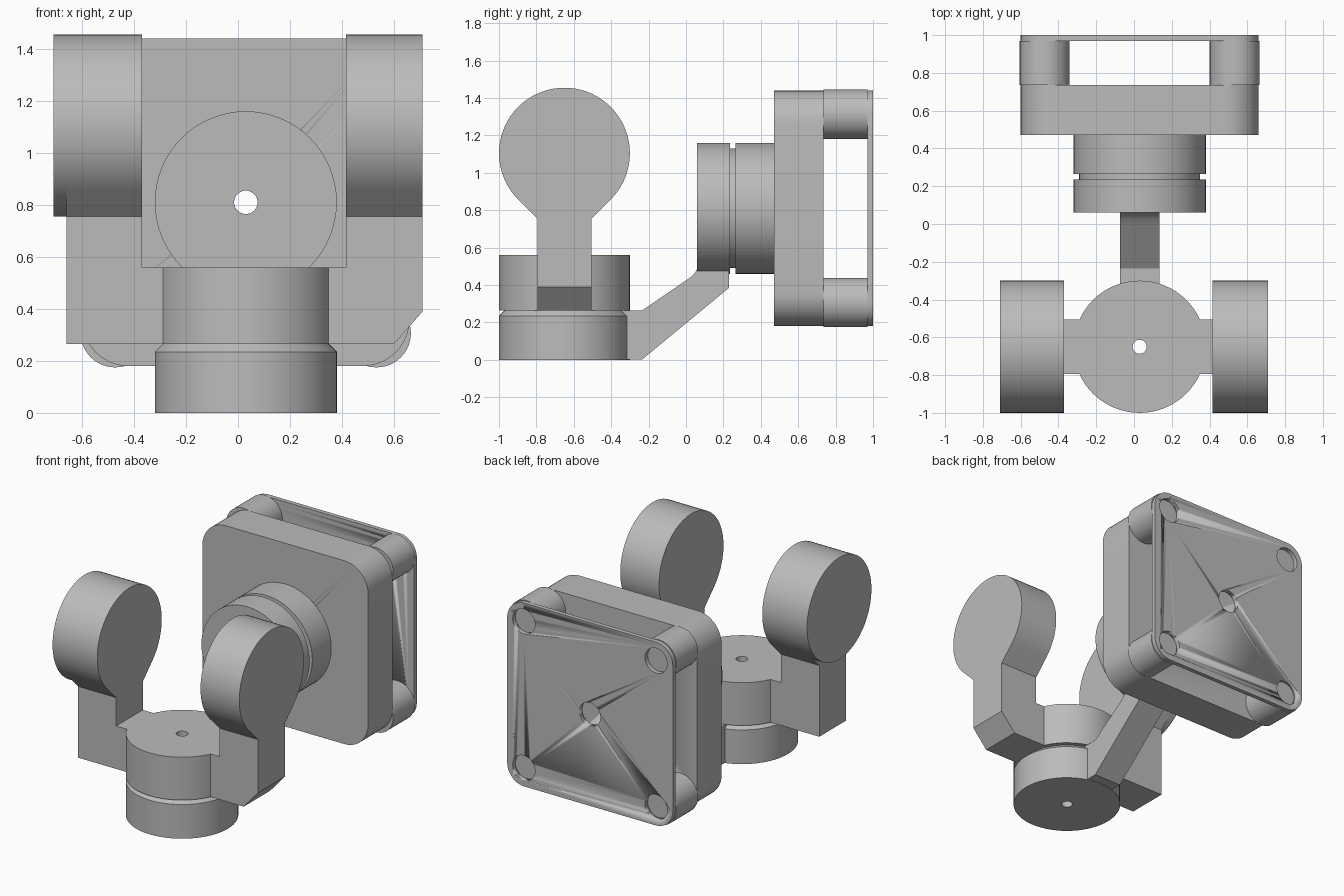
import bpy, bmesh
from math import sin, cos, pi, radians

cube = bpy.data.objects.get("Cube")
if cube:
    bpy.data.objects.remove(cube, do_unlink=True)

grey = bpy.data.materials.new("mid grey")
grey.use_nodes = True
grey.diffuse_color = (0.5, 0.5, 0.5, 1)
grey.node_tree.nodes["Principled BSDF"].inputs["Base Color"].default_value = (0.5, 0.5, 0.5, 1)

CX = 0.03            # shared centre line
HUB_Y = -0.65        # vertical pivot
KNOB_Z = 0.81        # horizontal pivot
R = 0.35             # main disc radius


def place(axis, u, v, d):
    return {"x": (d, u, v), "y": (u, d, v), "z": (u, v, d)}[axis]


def finish(name, bm):
    bmesh.ops.recalc_face_normals(bm, faces=bm.faces)
    mesh = bpy.data.meshes.new(name)
    bm.to_mesh(mesh)
    bm.free()
    mesh.materials.append(grey)
    ob = bpy.data.objects.new(name, mesh)
    bpy.context.collection.objects.link(ob)
    bpy.ops.object.select_all(action="DESELECT")
    ob.select_set(True)
    bpy.context.view_layer.objects.active = ob
    bpy.ops.object.shade_smooth_by_angle(angle=radians(25))
    return ob


def arc(u, v, r, start, end, n):
    return [(u + r * cos(radians(start + (end - start) * i / n)),
             v + r * sin(radians(start + (end - start) * i / n))) for i in range(n + 1)]


def circle(u, v, r, n=64):
    return arc(u, v, r, 0, 360, n)[:-1]


def prism(name, axis, pts, a, b):
    """Extrude a flat outline along an axis from a to b."""
    bm = bmesh.new()
    low = [bm.verts.new(place(axis, u, v, a)) for u, v in pts]
    high = [bm.verts.new(place(axis, u, v, b)) for u, v in pts]
    bm.faces.new(low)
    bm.faces.new(high)
    for i in range(len(pts)):
        j = (i + 1) % len(pts)
        bm.faces.new((low[i], low[j], high[j], high[i]))
    return finish(name, bm)


def lathe(name, axis, u, v, profile, n=64):
    """Revolve a closed (radius, depth) loop around an axis."""
    bm = bmesh.new()
    rings = [[bm.verts.new(place(axis, u + r * cos(2 * pi * i / n), v + r * sin(2 * pi * i / n), d))
              for i in range(n)] for r, d in profile]
    for k, ring in enumerate(rings):
        nxt = rings[(k + 1) % len(rings)]
        for i in range(n):
            j = (i + 1) % n
            bm.faces.new((ring[i], ring[j], nxt[j], nxt[i]))
    return finish(name, bm)


def drill(ob, u, v, r):
    """Cut a round hole along y through a plate."""
    cutter = prism("hole_cutter", "y", circle(u, v, r, 40), 0, 2)
    cutter.hide_render = True
    mod = ob.modifiers.new("hole", "BOOLEAN")
    mod.operation, mod.solver, mod.object = "DIFFERENCE", "EXACT", cutter
    bpy.context.view_layer.objects.active = ob
    bpy.ops.object.modifier_apply(modifier=mod.name)
    bpy.data.objects.remove(cutter, do_unlink=True)


def rounded_square(u, v, half, r):
    c = half - r
    pts = []
    for k, (sx, sz) in enumerate(((1, 1), (-1, 1), (-1, -1), (1, -1))):
        pts += arc(u + sx * c, v + sz * c, r, 90 * k, 90 * k + 90, 10)
    return pts


# Vertical pivot: lower and upper disc with a bore
bore = 0.037
lathe("lower_hub", "z", CX, HUB_Y,
      [(bore, 0), (R, 0), (R, 0.235), (0.32, 0.265), (bore, 0.265)])
lathe("upper_hub", "z", CX, HUB_Y, [(bore, 0.265), (R, 0.265), (R, 0.56), (bore, 0.56)])

# Fork arms, the left one with a chamfered lower corner
half = 0.145
root = 0.316
prism("right_fork_arm", "y",
      [(CX - root, 0.265), (-0.66, 0.265), (-0.66, 0.755), (-0.37, 0.755),
       (-0.37, 0.56), (CX - root, 0.56)], HUB_Y - half, HUB_Y + half)
prism("left_fork_arm", "y",
      [(CX + root, 0.265), (0.6, 0.265), (0.71, 0.39), (0.71, 0.755), (0.415, 0.755),
       (0.415, 0.56), (CX + root, 0.56)], HUB_Y - half, HUB_Y + half)

# Round pads with flared necks
PAD_Z = 1.105
teardrop = arc(HUB_Y, PAD_Z, R, -45, 225, 54) + [(HUB_Y - half, 0.755), (HUB_Y + half, 0.755)]
prism("right_pad", "x", teardrop, -0.66, -0.37)
prism("right_pad_cap", "x", circle(HUB_Y, PAD_Z, R, 72), -0.71, -0.66)
prism("left_pad", "x", teardrop, 0.415, 0.71)

# Sloping link between the two pivots
prism("link_arm", "x",
      [(-0.4, 0.002), (-0.235, 0.002), (0.23, 0.385), (0.23, 0.51), (0.065, 0.51),
       (0.055, 0.475), (0.035, 0.45), (0.0, 0.425), (-0.235, 0.264), (-0.4, 0.264)],
      CX - 0.105, CX + 0.105)

# Horizontal pivot with a groove between its discs
knob_bore = 0.045
lathe("knob", "y", CX, KNOB_Z,
      [(knob_bore, 0.06), (R, 0.06), (R, 0.235), (0.32, 0.235), (0.32, 0.265),
       (R, 0.265), (R, 0.47), (knob_bore, 0.47)])

# Square housing: front slab, corner posts and thin back plate
front_slab = prism("front_slab", "y", rounded_square(CX, KNOB_Z, 0.63, 0.18), 0.47, 0.735)
drill(front_slab, CX, KNOB_Z, knob_bore)
back_plate = prism("back_plate", "y", rounded_square(CX, KNOB_Z, 0.63, 0.13), 0.97, 1.0)
drill(back_plate, CX, KNOB_Z, 0.08)
for side, sx in (("right", -1), ("left", 1)):
    for level, sz in (("lower", -1), ("upper", 1)):
        px, pz = CX + sx * 0.503, KNOB_Z + sz * 0.503
        prism(f"{level}_{side}_post", "y", circle(px, pz, 0.132, 48), 0.735, 0.97)
        drill(back_plate, px, pz, 0.085)
